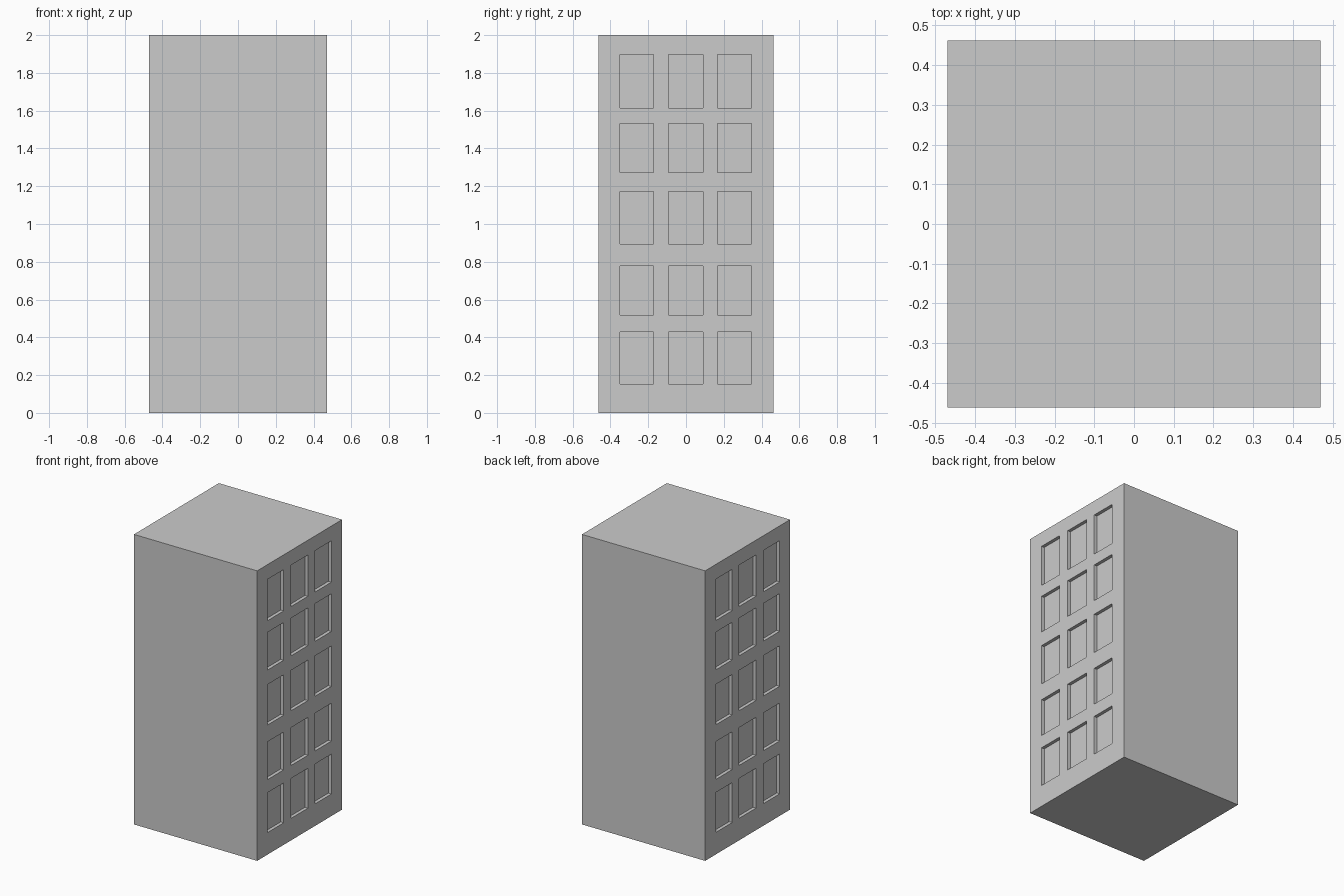
import bpy, bmesh
from mathutils import Matrix, Vector

if "Cube" in bpy.data.objects:
    bpy.data.objects.remove(bpy.data.objects["Cube"])

HX, HY, HEIGHT = 0.47, 0.4625, 2.0
DEPTH = 0.023
COLUMNS = [(-0.35, -0.173), (-0.092, 0.091), (0.168, 0.346)]
ROWS = [(0.152, 0.427), (0.517, 0.778), (0.894, 1.173), (1.273, 1.533), (1.613, 1.898)]


def add_box(bm, lo, hi):
    lo, hi = Vector(lo), Vector(hi)
    mat = Matrix.Translation((lo + hi) / 2) @ Matrix.Diagonal((*(hi - lo), 1))
    bmesh.ops.create_cube(bm, size=1, matrix=mat)


def make_object(name, boxes):
    bm = bmesh.new()
    for lo, hi in boxes:
        add_box(bm, lo, hi)
    mesh = bpy.data.meshes.new(name)
    bm.to_mesh(mesh)
    bm.free()
    obj = bpy.data.objects.new(name, mesh)
    bpy.context.collection.objects.link(obj)
    return obj


# Tower block
tower = make_object("tower_block", [((-HX, -HY, 0), (HX, HY, HEIGHT))])

# Window cutters on the left and right walls
cuts = []
for side in (-1, 1):
    xa, xb = sorted((side * (HX - DEPTH), side * (HX + 0.1)))
    for y0, y1 in COLUMNS:
        for z0, z1 in ROWS:
            cuts.append(((xa, y0, z0), (xb, y1, z1)))
cutter = make_object("window_cutter", cuts)
cutter.hide_render = True

# Recess the windows
mod = tower.modifiers.new("window_recesses", 'BOOLEAN')
mod.operation = 'DIFFERENCE'
mod.solver = 'EXACT'
mod.object = cutter
bpy.context.view_layer.objects.active = tower
bpy.ops.object.modifier_apply(modifier=mod.name)
bpy.data.objects.remove(cutter, do_unlink=True)
